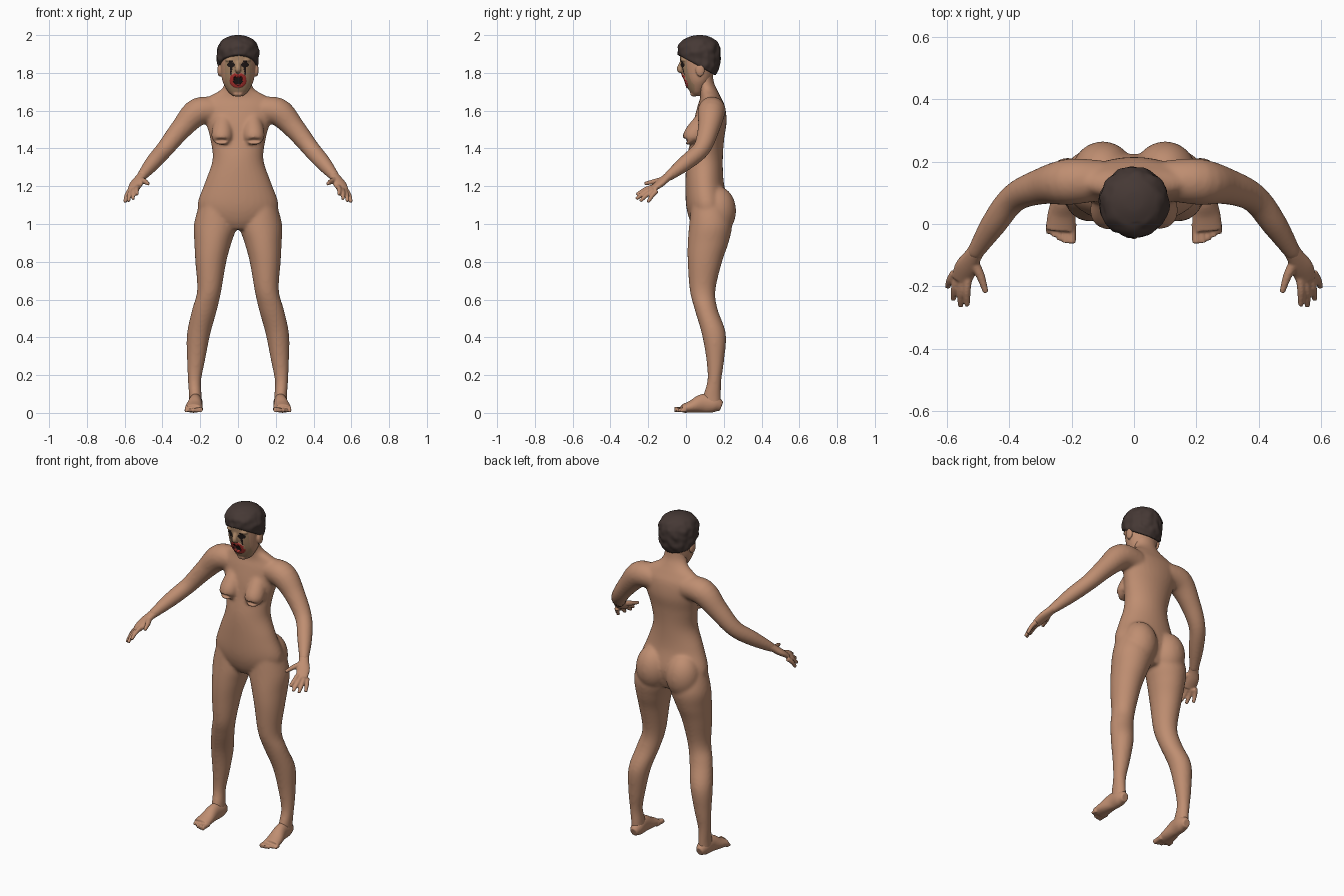
import bpy
import bmesh
import math
from mathutils import Vector, Matrix, noise

if "Cube" in bpy.data.objects:
    bpy.data.objects.remove(bpy.data.objects["Cube"], do_unlink=True)


def material(name, rgb):
    m = bpy.data.materials.new(name)
    m.use_nodes = True
    m.diffuse_color = (*rgb, 1)
    bsdf = m.node_tree.nodes["Principled BSDF"]
    bsdf.inputs["Base Color"].default_value = (*rgb, 1)
    bsdf.inputs["Roughness"].default_value = 0.7
    return m


skin = material("skin", (0.52, 0.27, 0.165))
face_tan = material("face_tan", (0.42, 0.25, 0.14))
lip_red = material("lip_red", (0.45, 0.035, 0.03))
dark = material("dark_paint", (0.015, 0.01, 0.009))
hair_brown = material("hair_brown", (0.06, 0.04, 0.035))


def spline(pts, steps=5):
    """Catmull-Rom interpolation of rows (x, y, z, a, b)."""
    pts = [Vector(p) for p in pts]
    out = []
    for i in range(len(pts) - 1):
        p0, p1, p2 = pts[max(i - 1, 0)], pts[i], pts[i + 1]
        p3 = pts[min(i + 2, len(pts) - 1)]
        for k in range(steps):
            t = k / steps
            out.append(p1 + (p2 - p0) * (t / 2)
                       + (p0 * 2 - p1 * 5 + p2 * 4 - p3) * (t * t / 2)
                       + (p1 * 3 - p0 - p2 * 3 + p3) * (t ** 3 / 2))
    return out + [pts[-1]]


def loft(bm, pts, flat=True, mirror=False, n=32):
    """Elliptical loft: level rings when flat, else rings square to the path."""
    for sign in ((1, -1) if mirror else (1,)):
        rows = spline([(p[0] * sign, *p[1:]) for p in pts])
        centres = [Vector(r[:3]) for r in rows]
        rings = []
        for i, r in enumerate(rows):
            side, up = Vector((1, 0, 0)), Vector((0, 1, 0))
            if not flat:
                t = centres[min(i + 1, len(rows) - 1)] - centres[max(i - 1, 0)]
                side = t.cross(Vector((0, 0, 1))).normalized()
                up = side.cross(t).normalized()
            rings.append([bm.verts.new(
                centres[i] + side * (math.cos(a) * r[3]) + up * (math.sin(a) * r[4]))
                for a in (2 * math.pi * k / n for k in range(n))])
        for lo, hi in zip(rings, rings[1:]):
            for k in range(n):
                bm.faces.new((lo[k], lo[(k + 1) % n], hi[(k + 1) % n], hi[k]))
        bm.faces.new(rings[0][::-1])
        bm.faces.new(rings[-1])


def tube(bm, pts, mirror=True):
    """Round limb through rows (x, y, z, radius)."""
    loft(bm, [(*p, p[3]) for p in pts], flat=False, mirror=mirror, n=20)


def ball(bm, centre, radii):
    """Mirrored pair of ellipsoids."""
    for sign in (1, -1):
        m = Matrix.Translation((centre[0] * sign, *centre[1:])) @ Matrix.Diagonal((*radii, 1))
        bmesh.ops.create_uvsphere(bm, u_segments=32, v_segments=20, radius=1, matrix=m)


def finish(bm, name, mat, voxel, smooth):
    """Fuse the shells into one smooth skin."""
    bmesh.ops.recalc_face_normals(bm, faces=bm.faces)
    raw = bpy.data.meshes.new(name)
    bm.to_mesh(raw)
    bm.free()
    ob = bpy.data.objects.new(name, raw)
    bpy.context.collection.objects.link(ob)
    rm = ob.modifiers.new("fuse", "REMESH")
    rm.mode = "VOXEL"
    rm.voxel_size = voxel
    sm = ob.modifiers.new("soften", "SMOOTH")
    sm.iterations = smooth
    dg = bpy.context.evaluated_depsgraph_get()
    mesh = bpy.data.meshes.new_from_object(ob.evaluated_get(dg))
    ob.modifiers.clear()
    ob.data = mesh
    mesh.materials.clear()
    mesh.materials.append(mat)
    for p in mesh.polygons:
        p.use_smooth = True
        p.material_index = 0
    return ob


# Torso and neck: z, front y, back y, half width
def column(rows):
    return [(0, (f + b) / 2, z, w, (b - f) / 2) for z, f, b, w in rows]


bm = bmesh.new()
loft(bm, column([
    (0.97, 0.05, 0.19, 0.09), (1.02, 0.02, 0.21, 0.18), (1.10, 0, 0.225, 0.215),
    (1.22, -0.003, 0.2, 0.175), (1.34, 0.003, 0.195, 0.135), (1.45, 0.025, 0.202, 0.147),
    (1.54, 0.04, 0.215, 0.172), (1.62, 0.06, 0.207, 0.195), (1.67, 0.075, 0.185, 0.16),
    (1.71, 0.07, 0.165, 0.092), (1.75, 0.05, 0.148, 0.07), (1.81, 0.05, 0.14, 0.068)]))

# Chest and seat
tube(bm, [(0.075, 0.11, 1.58, 0.04), (0.08, 0.07, 1.51, 0.055), (0.085, 0.036, 1.455, 0.056),
          (0.085, 0.04, 1.435, 0.035)])
ball(bm, (0.1, 0.165, 1.07), (0.1, 0.1, 0.13))

# Legs
loft(bm, [
    (0.12, 0.12, 1.12, 0.08, 0.09), (0.12, 0.13, 1.0, 0.113, 0.113),
    (0.133, 0.117, 0.9, 0.098, 0.108), (0.144, 0.1, 0.8, 0.082, 0.091),
    (0.152, 0.088, 0.65, 0.064, 0.068), (0.176, 0.106, 0.55, 0.066, 0.061),
    (0.208, 0.147, 0.42, 0.062, 0.064), (0.222, 0.155, 0.28, 0.048, 0.047),
    (0.23, 0.15, 0.17, 0.035, 0.037), (0.226, 0.138, 0.09, 0.034, 0.047),
    (0.225, 0.14, 0.03, 0.034, 0.045)], mirror=True)

# Arms
tube(bm, [(0.1, 0.14, 1.6, 0.065), (0.21, 0.135, 1.595, 0.074), (0.3, 0.12, 1.505, 0.058),
          (0.385, 0.083, 1.4, 0.047), (0.45, 0, 1.325, 0.042), (0.515, -0.1, 1.247, 0.026)])
finish(bm, "body", skin, 0.008, 12)

# Hands: palm, thumb and four fingers
bm = bmesh.new()
loft(bm, [(0.49, -0.06, 1.275, 0.028, 0.026), (0.515, -0.1, 1.247, 0.028, 0.022),
          (0.538, -0.14, 1.213, 0.037, 0.02), (0.555, -0.18, 1.182, 0.032, 0.014)],
     flat=False, mirror=True)
tube(bm, [(0.518, -0.115, 1.235, 0.017), (0.493, -0.165, 1.225, 0.014), (0.475, -0.22, 1.213, 0.009)])
for base, tip in (((0.531, -0.17, 1.198), (0.535, -0.262, 1.155)),
                  ((0.549, -0.175, 1.187), (0.556, -0.264, 1.132)),
                  ((0.564, -0.17, 1.177), (0.58, -0.243, 1.12)),
                  ((0.575, -0.155, 1.175), (0.598, -0.202, 1.115))):
    a, b = Vector(base), Vector(tip)
    mid = (a + b) / 2 + Vector((0.003, 0, 0.006))
    tube(bm, [(*a, 0.013), (*mid, 0.012), (*b, 0.009)])
finish(bm, "hands", skin, 0.005, 2)

# Feet: sole, instep and five toes
bm = bmesh.new()
loft(bm, [(0.222, 0.188, 0.035, 0.022, 0.025), (0.223, 0.15, 0.047, 0.036, 0.045),
          (0.226, 0.09, 0.05, 0.036, 0.05), (0.232, 0.03, 0.033, 0.045, 0.033),
          (0.236, -0.02, 0.022, 0.047, 0.022)], flat=False, mirror=True)
for i in range(5):
    x = 0.2 + i * 0.0185
    r = 0.0155 - 0.0015 * i
    reach = -0.062 + 0.0025 * i * i
    tube(bm, [(x, 0, r + 0.004, r), (x, -0.03, r + 0.003, r * 0.9), (x, reach, r + 0.001, r * 0.9)])
finish(bm, "feet", skin, 0.005, 2)

# Head with nose, brow, chin and ears
bm = bmesh.new()
loft(bm, column([
    (1.677, 0.04, 0.075, 0.025), (1.70, 0.02, 0.1, 0.052), (1.75, -0.003, 0.13, 0.08),
    (1.80, -0.02, 0.148, 0.089), (1.86, -0.03, 0.163, 0.094), (1.92, -0.03, 0.165, 0.094),
    (1.96, -0.005, 0.15, 0.075), (1.98, 0.04, 0.11, 0.03)]))
tube(bm, [(0, -0.015, 1.865, 0.013), (0, -0.03, 1.835, 0.014), (0, -0.033, 1.818, 0.016),
          (0, -0.015, 1.808, 0.012)], mirror=False)
ball(bm, (0.008, 0.042, 1.69), (0.02, 0.02, 0.016))
ball(bm, (0.036, -0.005, 1.868), (0.032, 0.022, 0.012))
ball(bm, (0.097, 0.075, 1.815), (0.012, 0.024, 0.035))
head = finish(bm, "head", skin, 0.004, 5)
for m in (face_tan, lip_red, dark):
    head.data.materials.append(m)


def mouth(p):
    """Distance inside the lip outline, with a dip in the upper lip."""
    top = 1.757 + (0.008 if abs(p.x) > 0.01 and p.z > 1.77 else 0)
    return (p.x / 0.044) ** 2 + ((p.z - top) / 0.036) ** 2


def eye(p):
    dx = abs(p.x) - 0.037
    return (dx / 0.021) ** 2 + ((p.z - 1.843) / 0.014) ** 2 < 1 or (
        abs(dx) < 0.008 * (p.z - 1.76) / 0.08 and 1.785 < p.z < 1.865)


# Colour the face, raise the lips and hollow the mouth
for poly in head.data.polygons:
    c = poly.center
    if poly.normal.y < -0.1 and c.y < 0.045:
        m = mouth(c)
        if m < 0.3 or eye(c):
            poly.material_index = 3
        elif m < 1:
            poly.material_index = 2
        elif c.z > 1.70 and abs(c.x) < 0.07:
            poly.material_index = 1
for v in head.data.vertices:
    m = mouth(v.co)
    if v.co.y < 0.045 and m < 1:
        v.co.y += 0.014 if m < 0.3 else -0.007

# Cropped hair, cut along a sloping hairline
bm = bmesh.new()
loft(bm, column([
    (1.75, 0.04, 0.135, 0.075), (1.79, 0.0, 0.16, 0.094), (1.83, -0.02, 0.176, 0.106),
    (1.89, -0.042, 0.184, 0.112), (1.94, -0.042, 0.18, 0.106), (1.975, -0.015, 0.155, 0.082),
    (1.995, 0.03, 0.115, 0.042), (2.0, 0.06, 0.085, 0.012)]))
cut = bmesh.ops.bisect_plane(bm, geom=bm.verts[:] + bm.edges[:] + bm.faces[:],
                             plane_co=(0, 0, 1.873), plane_no=(0, 0.55, 1), clear_inner=True)
rim = [e for e in cut["geom_cut"] if isinstance(e, bmesh.types.BMEdge)]
bmesh.ops.holes_fill(bm, edges=rim, sides=0)
hair = finish(bm, "hair", hair_brown, 0.006, 3)
for v in hair.data.vertices:
    if v.co.z < 1.985:
        v.co += Vector((v.co.x, v.co.y - 0.07, 0)) * (0.06 * noise.noise(v.co * 28))
